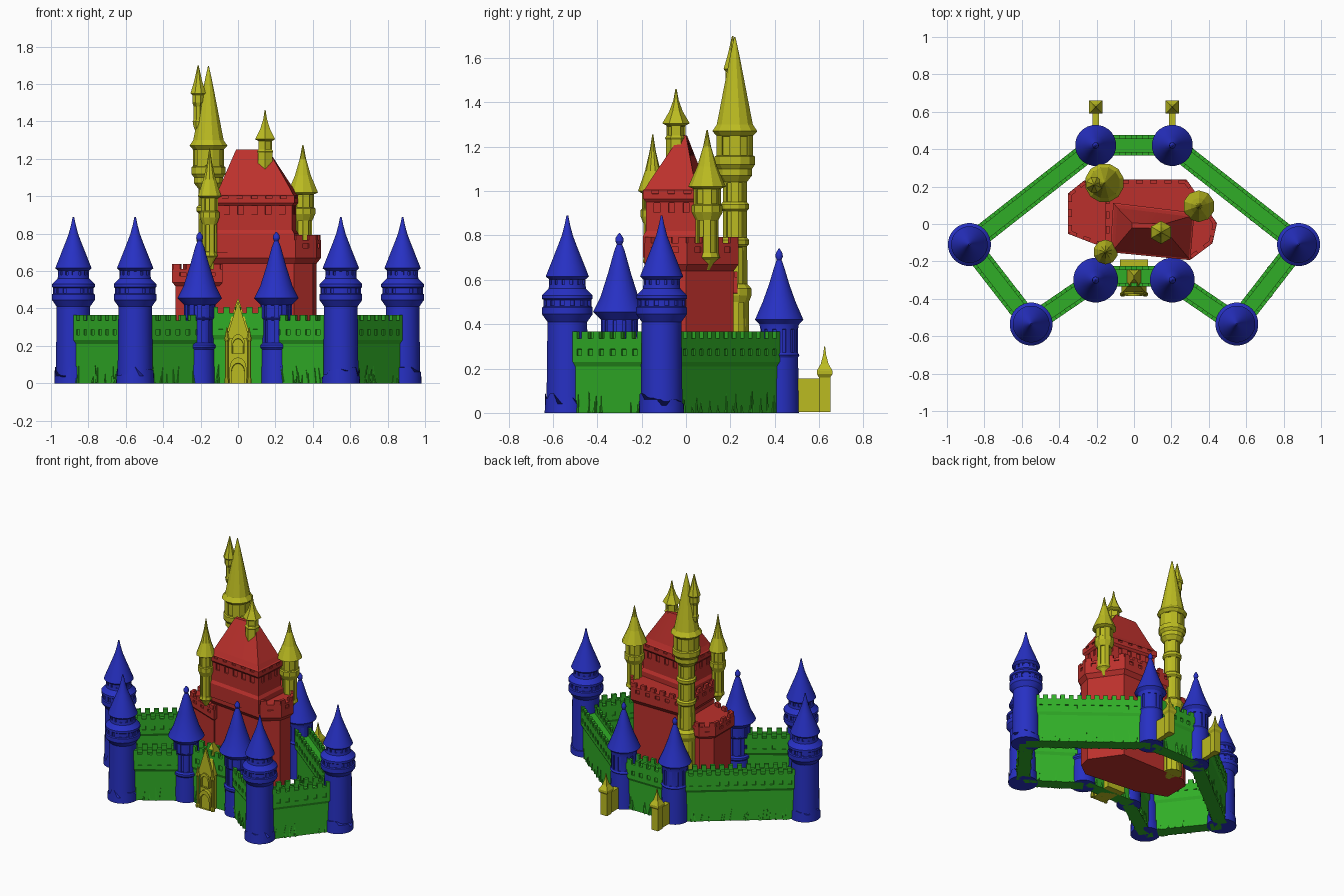
import bpy, bmesh, math, random
from mathutils import Vector, Matrix

if "Cube" in bpy.data.objects:
    bpy.data.objects.remove(bpy.data.objects["Cube"])

random.seed(4)


def material(name, rgb):
    m = bpy.data.materials.new(name)
    m.diffuse_color = (*rgb, 1)
    m.use_nodes = True
    m.node_tree.nodes["Principled BSDF"].inputs["Base Color"].default_value = m.diffuse_color
    return m


BLUE = material("blue", (0.02, 0.03, 0.55))
GREEN = material("green", (0.03, 0.42, 0.02))
RED = material("red", (0.5, 0.03, 0.025))
GOLD = material("gold", (0.5, 0.5, 0.015))


def loft(bm, rings, windows=None, inset=0.004, depth=0.008):
    """Skin closed rings of points; windows(i, j) picks faces to recess."""
    vs = [[bm.verts.new(p) for p in r] for r in rings]
    n, faces, holes = len(rings[0]), [], []
    for i in range(len(vs) - 1):
        for j in range(n):
            k = (j + 1) % n
            f = bm.faces.new((vs[i][j], vs[i][k], vs[i + 1][k], vs[i + 1][j]))
            faces.append(f)
            if windows and windows(i, j):
                holes.append(f)
    faces += [bm.faces.new(vs[0][::-1]), bm.faces.new(vs[-1])]
    bmesh.ops.recalc_face_normals(bm, faces=faces)
    if holes:
        bmesh.ops.inset_individual(bm, faces=holes, thickness=inset, depth=0)
        bmesh.ops.inset_individual(bm, faces=holes, thickness=0.0005, depth=-depth)


def box(bm, center, size, angle=0):
    m = Matrix.Translation(center) @ Matrix.Rotation(angle, 4, 'Z') @ Matrix.Diagonal((*size, 1))
    bmesh.ops.create_cube(bm, size=1, matrix=m)


def finish(bm, name, mat, smooth=False):
    me = bpy.data.meshes.new(name)
    bm.to_mesh(me)
    bm.free()
    me.materials.append(mat)
    ob = bpy.data.objects.new(name, me)
    bpy.context.collection.objects.link(ob)
    if smooth:
        bpy.ops.object.select_all(action='DESELECT')
        bpy.context.view_layer.objects.active = ob
        ob.select_set(True)
        bpy.ops.object.shade_smooth_by_angle(angle=math.radians(30))
    return ob


def lathe(bm, x, y, profile, n, bands=(), every=2):
    """Turned tower; bands are profile steps that get window recesses."""
    rings = [[(x + r * math.cos(math.tau * (j + .5) / n), y + r * math.sin(math.tau * (j + .5) / n), z)
              for j in range(n)] for r, z in profile]
    loft(bm, rings, lambda i, j: i in bands and j % every == 0)


def offset(poly, d):
    """Mitred outward offset of a counter-clockwise polygon."""
    out, n = [], len(poly)
    for i in range(n):
        a, b, c = (Vector(poly[(i + k) % n]) for k in (-1, 0, 1))
        e, f = (b - a).normalized(), (c - b).normalized()
        n1, n2 = Vector((e.y, -e.x)), Vector((f.y, -f.x))
        out.append(b + (n1 + n2) * d / (1 + n1.dot(n2)))
    return out


def resample(poly, counts, z):
    pts = []
    for i, c in enumerate(counts):
        a, b = Vector(poly[i]), Vector(poly[(i + 1) % len(poly)])
        pts += [(*a.lerp(b, k / c), z) for k in range(c)]
    return pts


def edge_counts(poly, step):
    return [max(1, 2 * int((Vector(poly[i - len(poly) + 1]) - Vector(poly[i])).length / step / 2) + 1)
            for i in range(len(poly))]


def block(bm, poly, levels, bands, step=.035, merlon=True, top=None):
    """Polygonal building: levels are (outward offset, z)."""
    cnt = edge_counts(poly, step)
    rings = [resample(offset(poly, d), cnt, z) for d, z in levels]
    if top:
        rings.append(resample(top[0], cnt, top[1]))
    marks = [k % 2 == 1 for c in cnt for k in range(c)]
    loft(bm, rings, lambda i, j: i in bands and marks[j])
    if merlon:
        d, z = levels[-1]
        ring = resample(offset(poly, d - .011), cnt, z)
        for j, m in enumerate(marks):
            if not m:
                a, b = Vector(ring[j]), Vector(ring[(j + 1) % len(ring)])
                box(bm, (a + b) / 2 + Vector((0, 0, .012)), ((b - a).length, .02, .03),
                    math.atan2(b.y - a.y, b.x - a.x))


# Curtain walls: corbelled section swept between towers, merlons and ivy on both faces
SECTION = [(-.045, 0), (.045, 0), (.045, .21), (.055, .23), (.055, .255), (.055, .29), (.055, .335), (.035, .335),
           (.035, .31), (-.035, .31), (-.035, .335), (-.055, .335), (-.055, .29), (-.055, .255), (-.055, .23), (-.045, .21)]


def wall(name, p, q, h=1.0):
    bm = bmesh.new()
    p, q = Vector(p), Vector(q)
    d = q - p
    n = 2 * int(d.length / .06) + 1
    side = Vector((d.y, -d.x)).normalized()
    rings = [[(*(p + d * k / n + side * o), z * h) for o, z in SECTION] for k in range(n + 1)]
    loft(bm, rings, lambda i, j: j in (4, 12) and i % 2 == 1)
    ang = math.atan2(d.y, d.x)
    for k in range(0, n, 2):
        for s in (-1, 1):
            c = p + d * (k + .5) / n + side * s * .045
            box(bm, (*c, .348 * h), (d.length / n * 1.1, .02, .036), ang)
    for _ in range(int(d.length * 45)):
        c = p + d * random.uniform(.1, .9) + side * random.choice((-1, 1)) * .046
        t = random.uniform(.03, .1)
        bmesh.ops.create_cone(bm, segments=4, radius1=.008, radius2=.001, depth=t, cap_ends=True,
                              matrix=Matrix.Translation((*c, t / 2)) @ Matrix.Rotation(random.uniform(-.2, .2), 4, 'Y'))
    finish(bm, name, GREEN)


for s, tag in ((-1, "left"), (1, "right")):
    side_t, corner, front, back = (s * .88, -.11), (s * .55, -.535), (s * .205, -.3), (s * .205, .42)
    wall(tag + "_back_wall", side_t, back)
    wall(tag + "_side_wall", side_t, corner)
    wall(tag + "_front_wall", corner, front)

    # Outer round towers with double galleries and a rough stone foot
    for (x, y), part in ((side_t, "side"), (corner, "corner")):
        bm = bmesh.new()
        lathe(bm, x, y, [(.095, 0), (.09, .41), (.115, .445), (.115, .475), (.109, .48), (.109, .51), (.115, .515),
                         (.115, .53), (.085, .56), (.083, .575), (.083, .602), (.098, .615), (.08, .66), (.06, .71),
                         (.042, .755), (.025, .8), (.012, .85), (.004, .89)], 28, (4, 9))
        foot = [random.uniform(.03, .09) for _ in range(14)]
        loft(bm, [[(x + r * math.cos(math.tau * j / 28), y + r * math.sin(math.tau * j / 28), foot[j // 2] * t)
                   for j in range(28)] for r, t in ((.102, 0), (.1, 1))])
        finish(bm, f"{tag}_{part}_tower", BLUE, True)

    # Gate towers and rear towers with broad witch-hat roofs
    bm = bmesh.new()
    lathe(bm, *front, [(.085, 0), (.08, .18), (.088, .19), (.088, .205), (.078, .215), (.078, .34), (.085, .35),
                       (.085, .42), (.12, .455), (.087, .52), (.052, .63), (.024, .73), (.012, .76), (.019, .775),
                       (.017, .79), (.003, .81)], 24, (4, 6))
    finish(bm, tag + "_gate_tower", BLUE, True)
    bm = bmesh.new()
    lathe(bm, *back, [(.09, 0), (.086, .25), (.092, .26), (.086, .27), (.086, .38), (.09, .4), (.11, .42), (.075, .5),
                      (.046, .58), (.022, .66), (.011, .69), (.017, .705), (.015, .72), (.003, .74)], 24, (3,))
    finish(bm, tag + "_rear_tower", BLUE, True)

    # Small rear pier: low wall ending in a square pinnacle
    bm = bmesh.new()
    x = s * .205
    box(bm, (x, .56, .08), (.035, .15, .15))
    lathe(bm, x, .625, [(.036, .005), (.036, .16), (.05, .175), (.05, .19), (.025, .22), (.01, .26), (.003, .3)], 4)
    finish(bm, tag + "_rear_pier", GOLD)

wall("gate_wall", (-.2, -.28), (.2, -.28), 1.12)
wall("rear_wall", (-.2, .42), (.2, .42))

# Keep: broad base, west annex, upper storey with truncated hip roof
bm = bmesh.new()
block(bm, [(-.13, -.12), (.30, -.165), (.4, -.09), (.42, 0), (.27, .215), (-.13, .215)],
      [(0, 0), (0, .38), (0, .64), (.022, .67), (.022, .72), (.022, .75), (.022, .765)], (4,))
finish(bm, "keep_base", RED)
bm = bmesh.new()
block(bm, [(-.335, -.04), (-.1, -.13), (-.1, .215), (-.26, .215), (-.335, .155)],
      [(0, 0), (0, .52), (.018, .54), (.018, .57), (.018, .595), (.018, .61)], (3,))
finish(bm, "keep_annex", RED)
bm = bmesh.new()
block(bm, [(-.115, -.14), (.29, -.18), (.31, .05), (-.1, .1)],
      [(.012, .7), (.012, .8), (0, .82), (0, .9), (0, .95), (.012, .965), (.012, .985), (.012, 1.005), (.004, 1.01), (-.012, 1.04)],
      (3, 6), merlon=False, top=([(-.01, -.02), (.16, -.025), (.16, 0), (-.01, .005)], 1.25))
finish(bm, "keep_upper", RED)

# Great tower with hanging side turret
bm = bmesh.new()
lathe(bm, -.158, .22, [(.07, .0), (.066, .5), (.078, .53), (.078, .56), (.06, .58), (.057, .75), (.066, .76), (.066, .78),
                       (.056, .79), (.056, .91), (.066, .92), (.066, .94), (.056, .95), (.056, 1.04), (.08, 1.07), (.08, 1.1),
                       (.095, 1.12), (.095, 1.155), (.086, 1.16), (.086, 1.25), (.105, 1.27), (.084, 1.3), (.056, 1.44),
                       (.022, 1.61), (.003, 1.695)], 12, (0, 4, 8, 12, 18))
finish(bm, "great_tower", GOLD)
bm = bmesh.new()
lathe(bm, -.213, .21, [(.008, 1.33), (.026, 1.37), (.032, 1.4), (.026, 1.41), (.026, 1.48), (.034, 1.5), (.034, 1.54),
                       (.044, 1.55), (.022, 1.62), (.003, 1.7)], 8, (4,))
finish(bm, "great_tower_turret", GOLD)

# Corner turrets hung on the keep
TURRET = [(.012, .645), (.045, .69), (.058, .70), (.052, .72), (.052, .87), (.07, .905), (.07, .935), (.062, .94),
          (.062, 1.01), (.085, 1.02), (.045, 1.11), (.018, 1.2), (.003, 1.275)]
for name, x, y, k, dz in (("east_turret", .347, .095, 1, 0), ("west_turret", -.152, -.15, .78, -.02)):
    bm = bmesh.new()
    lathe(bm, x, y, [(r * k, z + dz) for r, z in TURRET], 10, (3, 7))
    finish(bm, name, GOLD)

# Lantern on the roof ridge
bm = bmesh.new()
lathe(bm, .145, -.045, [(.045, 1.13), (.045, 1.23), (.05, 1.24), (.042, 1.25), (.042, 1.295), (.062, 1.305), (.03, 1.36),
                        (.012, 1.41), (.003, 1.46)], 6, (3,))
finish(bm, "roof_lantern", GOLD)

# Gatehouse: body, steep roof, corner posts and arched openings
bm = bmesh.new()
box(bm, (0, -.285, .135), (.11, .15, .27))
box(bm, (0, -.215, .165), (.15, .05, .33))
loft(bm, [[(sx * w, -.285 + sy * l, z) for sx, sy in ((-1, -1), (1, -1), (1, 1), (-1, 1))]
          for w, l, z in ((.066, .085, .25), (.06, .08, .275), (.03, .045, .37), (.003, .01, .45))])
for s in (-1, 1):
    lathe(bm, s * .06, -.375, [(.014, 0), (.014, .02), (.01, .03), (.01, .22), (.015, .235), (.009, .26), (.002, .3)], 8)
loft(bm, [[(x, y, z) for x, z in ((-.062, .24), (.062, .24), (0, .44))] for y in (-.36, -.375)])


def arch(w, z0, z1, y):
    pts = [(-w, z0), (w, z0)] + [(w * math.cos(a), z1 + 1.3 * w * math.sin(a))
                                 for a in (math.pi * k / 8 for k in range(9))]
    frame = lambda k, yy: [(x * k, yy, z0 + (z - z0) * k) for x, z in pts]
    loft(bm, [frame(1, -.35), frame(1, y), frame(.78, y), frame(.76, y + .015)])


arch(.045, 0, .08, -.385)
arch(.036, .16, .215, -.385)
finish(bm, "gatehouse", GOLD)
